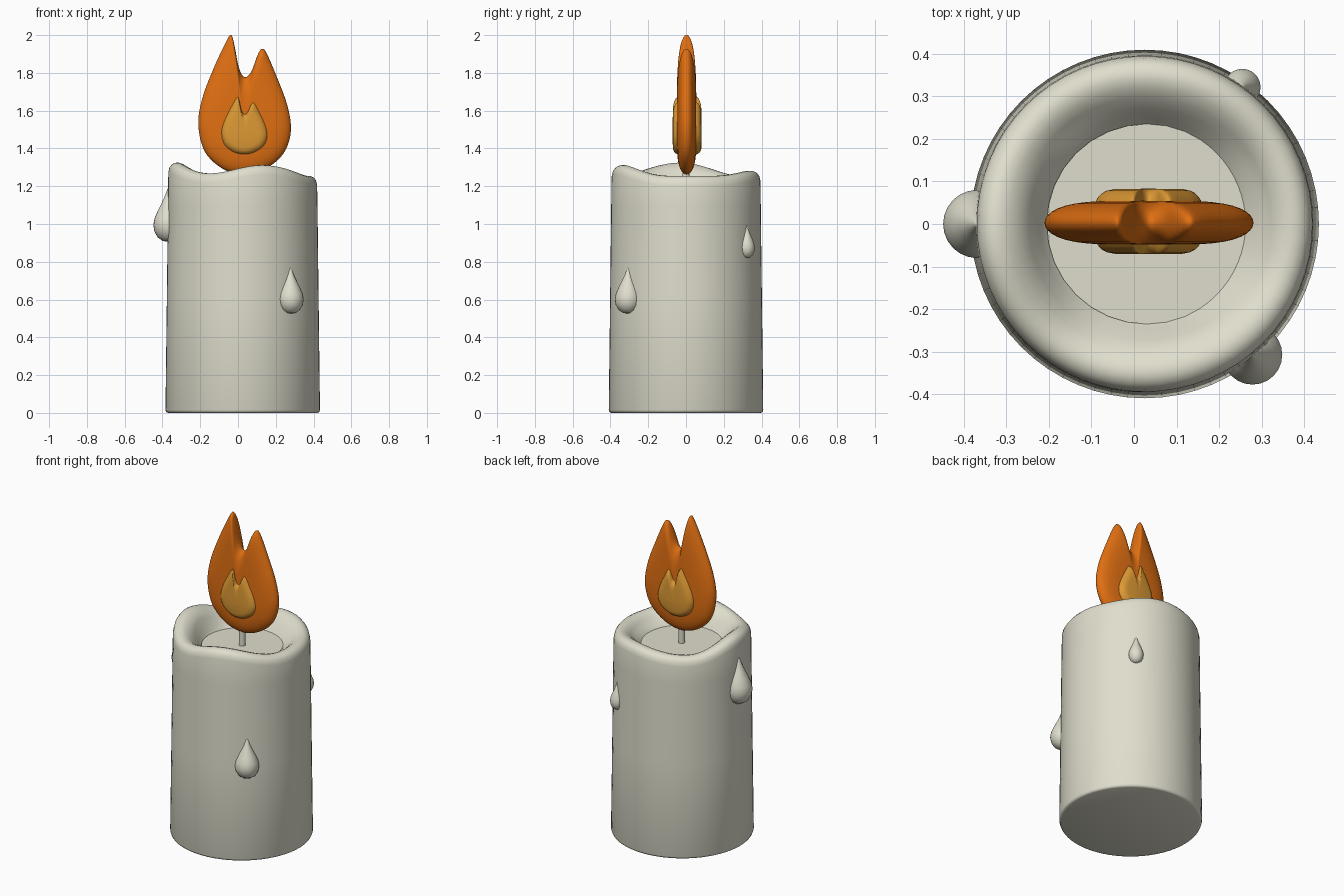
import bpy, bmesh, math
from mathutils import Vector

cube = bpy.data.objects.get("Cube")
if cube:
    bpy.data.objects.remove(cube, do_unlink=True)

CX = 0.025  # candle axis


def material(name, rgb):
    m = bpy.data.materials.new(name)
    m.use_nodes = True
    m.diffuse_color = (*rgb, 1)
    m.node_tree.nodes["Principled BSDF"].inputs["Base Color"].default_value = (*rgb, 1)
    return m


wax = material("cream_wax", (0.74, 0.73, 0.61))
orange = material("flame_orange", (0.75, 0.16, 0.006))
amber = material("flame_amber", (0.72, 0.32, 0.035))


def loft(name, rings, mat):
    """Skin a list of equal closed rings; rings of zero size become poles."""
    bm = bmesh.new()
    loops = [[bm.verts.new(p) for p in ring] for ring in rings]
    for a, b in zip(loops, loops[1:]):
        for i in range(len(a)):
            j = (i + 1) % len(a)
            bm.faces.new((a[i], a[j], b[j], b[i]))
    bmesh.ops.remove_doubles(bm, verts=bm.verts, dist=1e-5)
    bmesh.ops.recalc_face_normals(bm, faces=bm.faces)
    for f in bm.faces:
        f.smooth = True
    mesh = bpy.data.meshes.new(name)
    bm.to_mesh(mesh)
    bm.free()
    mesh.set_sharp_from_angle(angle=math.radians(50))
    mesh.materials.append(mat)
    ob = bpy.data.objects.new(name, mesh)
    bpy.context.collection.objects.link(ob)
    return ob


def circle(r, z, x=0, y=0, n=32):
    turn = [math.tau * i / n for i in range(n)]
    return [(x + r * math.cos(a), y + r * math.sin(a), z) for a in turn]


# Wavy melted rim: crest height by angle in degrees
CREST = [(-15, 1.255), (25, 1.255), (75, 1.282), (130, 1.258),
         (185, 1.325), (240, 1.268), (287, 1.312), (345, 1.255)]


def crest(deg):
    deg = (deg + 15) % 360 - 15
    for (a, h), (b, k) in zip(CREST, CREST[1:]):
        if a <= deg <= b:
            t = (1 - math.cos(math.pi * (deg - a) / (b - a))) / 2
            return h + (k - h) * t


def wall(z):
    return 0.409 - 0.012 * z


# Candle body: plain rings up the wall, then rings that follow the crest
SEG = 64
body = [circle(r, z, CX, n=SEG) for r, z in
        [(0, 0), (0.395, 0), (0.405, 0.004), (wall(0), 0.015), (wall(0.6), 0.6), (wall(1.1), 1.1)]]
rim = [(0.394, 0.05), (0.388, 0.024), (0.376, 0.009), (0.36, 0.001), (0.342, 0),
       (0.32, 0.007), (0.297, 0.024), (0.272, 0.05)]
for r, drop in rim:
    body.append([(x, y, crest(360 * i / SEG) - drop)
                 for i, (x, y, _) in enumerate(circle(r, 0, CX, n=SEG))])
body += [circle(r, z, CX, n=SEG) for r, z in [(0.245, 1.19), (0.225, 1.165), (0, 1.165)]]
loft("candle_body", body, wax)

# Melted pool and wick
loft("wax_pool", [circle(r, z, CX + 0.005) for r, z in
                  [(0, 1.168), (0.235, 1.168), (0.235, 1.18), (0, 1.18)]], wax)
loft("wick", [circle(r, z, 0.03, n=12) for r, z in
              [(0, 1.17), (0.019, 1.17), (0.019, 1.32), (0, 1.32)]], wax)

# Wax drips: teardrops whose axis follows the wall
TEAR = [(0, 0), (0.38, 0.02), (0.7, 0.08), (0.93, 0.19), (1, 0.31), (0.92, 0.43),
        (0.7, 0.57), (0.45, 0.71), (0.24, 0.84), (0.1, 0.95), (0, 1)]


def drip(name, deg, radius, z0, z1):
    rings = []
    for r, f in TEAR:
        z = z0 + (z1 - z0) * f
        d, a = wall(z) - 0.004, math.radians(deg)
        rings.append(circle(r * radius, z, CX + d * math.cos(a), d * math.sin(a), 24))
    loft(name, rings, wax)


drip("front_drip", -50.5, 0.07, 0.525, 0.775)
drip("right_drip", 180, 0.08, 0.905, 1.2)
drip("back_drip", 54.5, 0.043, 0.82, 1.0)

# Flame outline relative to its lowest point
FLAME = [(0, 0), (0.11, 0.03), (0.205, 0.11), (0.245, 0.23), (0.225, 0.37), (0.165, 0.53),
         (0.115, 0.645), (0.092, 0.665), (0.07, 0.635), (0.035, 0.545), (0, 0.515),
         (-0.03, 0.565), (-0.055, 0.69), (-0.07, 0.737), (-0.092, 0.715), (-0.165, 0.56),
         (-0.225, 0.4), (-0.245, 0.26), (-0.21, 0.12), (-0.115, 0.03)]


def smooth_loop(points, steps=5):
    """Closed Catmull-Rom curve through the points."""
    pts = [Vector(p) for p in points]
    n, out = len(pts), []
    for i in range(n):
        a, b, c, d = (pts[(i + k) % n] for k in (-1, 0, 1, 2))
        for s in range(steps):
            t = s / steps
            out.append(0.5 * (2 * b + (c - a) * t + (2 * a - 5 * b + 4 * c - d) * t * t
                              + (3 * b - a - 3 * c + d) * t ** 3))
    return out


def flame(name, x, y, z, sx, sz, thick, power, mat):
    """Pillow-shaped flame: the outline swells from a pole in front to one behind."""
    outline, mid, steps = smooth_loop(FLAME), Vector((0, 0.24)), 18
    rings = []
    for k in range(steps + 1):
        a = math.pi * k / steps
        s = max(math.sin(a), 0) ** (2 / power) if 0 < k < steps else 0
        rings.append([(x + sx * q.x, y - thick * math.cos(a), z + sz * q.y)
                      for q in (mid + (p - mid) * s for p in outline)])
    loft(name, rings, mat)


flame("outer_flame", 0.035, 0.003, 1.262, 1, 1, 0.052, 4, orange)
flame("inner_flame", 0.034, 0.006, 1.36, 0.54, 0.45, 0.077, 7, amber)
